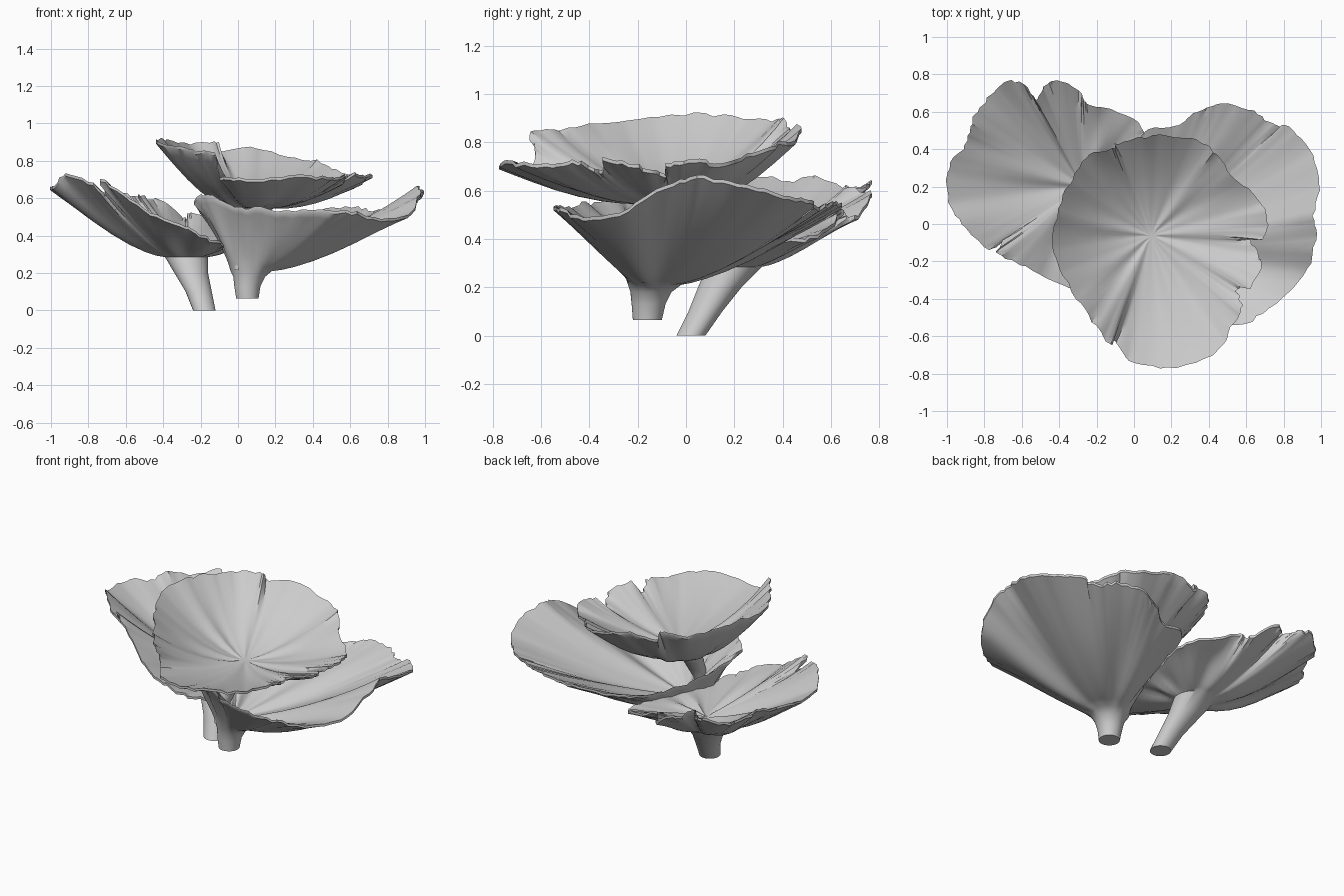
import bpy, bmesh, math, random
from mathutils import Vector

random.seed(4)
if "Cube" in bpy.data.objects:
    bpy.data.objects.remove(bpy.data.objects["Cube"])

grey = bpy.data.materials.new("mushroom grey")
grey.use_nodes = True
colour = (0.6, 0.6, 0.6, 1)
grey.diffuse_color = colour
grey.node_tree.nodes["Principled BSDF"].inputs["Base Color"].default_value = colour


def ragged_rim(points, subs=5):
    """Closed curve through the rim points, slightly ragged."""
    pts = [Vector(p) for p in points]
    n = len(pts)
    rim = []
    for i in range(n):
        a, b, c, d = (pts[(i + k) % n] for k in (-1, 0, 1, 2))
        # limit the tangents so that torn edges do not overshoot
        m0, m1 = (c - a) / 2, (d - b) / 2
        limit = (c - b).length * 1.2
        m0, m1 = (m * min(1, limit / max(m.length, 1e-6)) for m in (m0, m1))
        for s in range(subs):
            t = s / subs
            p = (b * (2 * t**3 - 3 * t**2 + 1) + m0 * (t**3 - 2 * t**2 + t)
                 + c * (3 * t**2 - 2 * t**3) + m1 * (t**3 - t**2))
            rag = 0.008
            rim.append(p + Vector([random.uniform(-rag, rag) for _ in "xyz"]))
    return rim


def funnel(name, rim_points, stem, curve, depth, folds, fold_size):
    """Loft a stem, a flared underside, a thin lip and a hollow top.
    stem: (x, y, z, radius) from the foot up to where the cap begins."""
    rim = ragged_rim(rim_points)
    n = len(rim)
    top = Vector(stem[-1][:3])
    # calmer outline for the middle of the cap, so tears fade inwards
    calm = [sum((rim[(i + k) % n] for k in range(-5, 6)), Vector()) / 11 for i in range(n)]
    angles = [math.atan2(p.y - top.y, p.x - top.x) for p in calm]
    # long sides sweep out flat, short sides stand steep
    powers = [curve * ((p - top).xy.length / 0.7)**0.4 for p in calm]

    def cap_ring(t, start, floor, lift):
        ring = []
        for i in range(n):
            p = calm[i].lerp(rim[i], t**2.5)
            a = angles[i]
            wave = math.sin(folds * a) + 0.6 * math.sin((folds * 2 - 3) * a + 1)
            q = start[i].lerp(p, t)
            q.z = floor + (p.z + lift - floor) * t**powers[i]
            q.z += fold_size * wave * math.sin(math.pi * min(t, 0.85))
            ring.append(q)
        return ring

    rings = []
    for x, y, z, r in stem:
        rings.append([Vector((x + r * math.cos(a), y + r * math.sin(a), z)) for a in angles])
    neck = rings[-1]
    steps = (0.08, 0.18, 0.32, 0.48, 0.64, 0.8, 0.92, 1)
    for t in steps:
        rings.append(cap_ring(t, neck, top.z, 0))
    for t in reversed(steps):
        rings.append(cap_ring(t, [top] * n, top.z + depth, 0.015))

    bm = bmesh.new()
    loops = [[bm.verts.new(p) for p in ring] for ring in rings]
    for lower, upper in zip(loops, loops[1:]):
        for i in range(n):
            j = (i + 1) % n
            bm.faces.new((lower[i], lower[j], upper[j], upper[i]))
    for loop, z in ((loops[0], stem[0][2]), (loops[-1], top.z + depth)):
        middle = bm.verts.new(sum((v.co for v in loop), Vector()) / n)
        middle.co.z = z
        for i in range(n):
            bm.faces.new((loop[i], loop[(i + 1) % n], middle))
    bmesh.ops.recalc_face_normals(bm, faces=bm.faces)
    mesh = bpy.data.meshes.new(name)
    bm.to_mesh(mesh)
    bm.free()
    mesh.materials.append(grey)
    obj = bpy.data.objects.new(name, mesh)
    bpy.context.collection.objects.link(obj)
    bpy.ops.object.select_all(action="DESELECT")
    obj.select_set(True)
    bpy.context.view_layer.objects.active = obj
    bpy.ops.object.shade_smooth_by_angle(angle=math.radians(40))


# Right-hand mushroom: low on the inner side, sweeping up outwards
funnel("right_mushroom", [
    (0, .1, .35), (.04, .35, .38), (.04, .52, .4), (-.12, .61, .45), (-.25, .64, .52),
    (-.28, .69, .48), (-.4, .77, .57), (-.48, .74, .58), (-.52, .66, .6), (-.58, .74, .6),
    (-.68, .76, .62), (-.78, .67, .6), (-.87, .54, .65), (-.9, .42, .62), (-.99, .3, .64),
    (-.99, .12, .65), (-.92, 0, .72), (-.78, -.14, .66), (-.7, -.08, .6), (-.73, -.16, .68),
    (-.58, -.23, .58), (-.4, -.32, .48), (-.26, -.34, .42), (-.12, -.26, .36), (-.03, -.12, .34)],
    [(-.18, .02, 0, .06), (-.21, .08, .1, .07), (-.25, .14, .2, .09), (-.275, .2, .285, .115)],
    1.4, 0.05, 7, 0.012)

# Left-hand mushroom: wide fan on a short foot, cut away on the inner side
funnel("left_mushroom", [
    (.99, .22, .62), (.96, .05, .64), (.97, -.09, .6), (.91, -.28, .5), (.72, -.45, .48),
    (.57, -.54, .52), (.35, -.52, .52), (.12, -.43, .53), (-.04, -.34, .55), (-.18, -.27, .61),
    (-.23, -.2, .55), (-.12, -.06, .45), (-.04, .12, .42), (0, .32, .43), (.05, .49, .47), (.22, .52, .47),
    (.34, .6, .5), (.48, .64, .52), (.64, .6, .53), (.74, .53, .52), (.83, .52, .55), (.94, .4, .57)],
    [(.05, -.16, .065, .06), (.05, -.155, .13, .07), (.06, -.145, .18, .085), (.07, -.13, .21, .11)],
    1.22, 0.04, 8, 0.012)

# Upper mushroom: torn cap with a high back half and a lower front flap
funnel("upper_mushroom", [
    (.71, .04, .71), (.66, .14, .7), (.52, .26, .74), (.43, .39, .78), (.3, .46, .8),
    (.1, .47, .85), (-.09, .43, .84), (-.11, .4, .89), (-.24, .37, .87), (-.33, .24, .89),
    (-.4, .08, .9), (-.43, -.15, .89), (-.33, -.36, .86), (-.22, -.52, .84), (-.13, -.64, .82),
    (-.1, -.62, .71), (-.02, -.73, .69), (.18, -.77, .7), (.42, -.7, .7), (.52, -.55, .7),
    (.58, -.45, .71), (.55, -.35, .67), (.62, -.34, .72), (.68, -.2, .69), (.62, -.09, .66), (.7, -.07, .7)],
    [(0, -.2, .22, .02), (.03, -.19, .35, .04), (.05, -.14, .48, .06), (.09, -.06, .545, .1)],
    1.95, 0.04, 9, 0.006)
